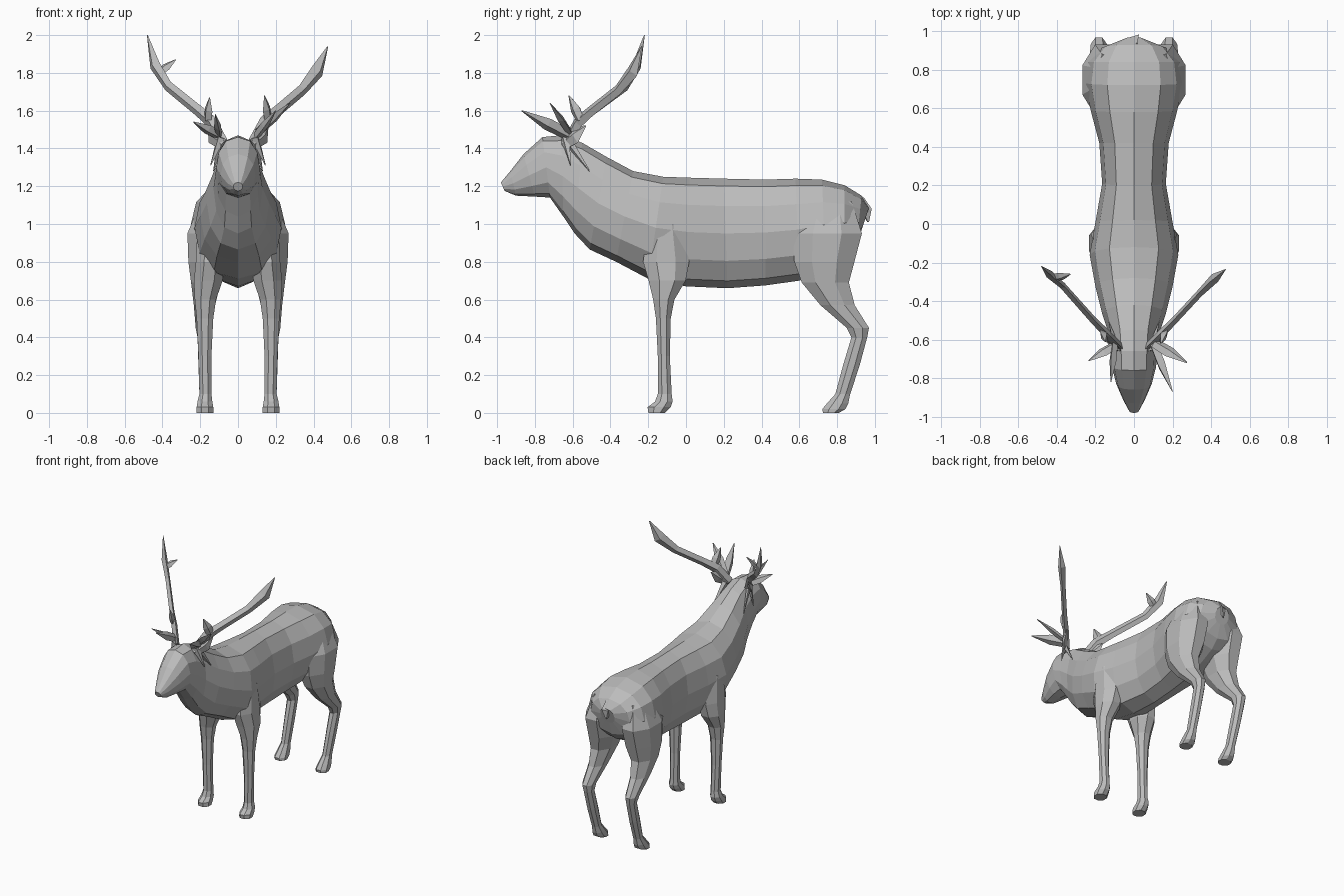
import bpy, bmesh, math
from mathutils import Vector

grey = bpy.data.materials.new("plain grey")
grey.diffuse_color = (0.5, 0.5, 0.5, 1)


def loft(name, rings):
    """Skin a list of equal-sized point rings and cap both ends."""
    bm = bmesh.new()
    rows = [[bm.verts.new(p) for p in ring] for ring in rings]
    n = len(rows[0])
    for a, b in zip(rows, rows[1:]):
        for i in range(n):
            j = (i + 1) % n
            bm.faces.new((a[i], a[j], b[j], b[i]))
    bm.faces.new(rows[0])
    bm.faces.new(rows[-1])
    bmesh.ops.recalc_face_normals(bm, faces=bm.faces)
    mesh = bpy.data.meshes.new(name)
    bm.to_mesh(mesh)
    bm.free()
    mesh.materials.append(grey)
    obj = bpy.data.objects.new(name, mesh)
    bpy.context.collection.objects.link(obj)
    return obj


def body_ring(ty, tz, by, bz, w, n=12):
    """Cross-section hung between a top point and a bottom point."""
    ring = []
    for i in range(n):
        a = math.tau * i / n
        s, t = math.sin(a), (1 - math.cos(a)) / 2
        x = math.copysign(w * abs(s) ** 0.85, s)
        ring.append((x, ty + (by - ty) * t, tz + (bz - tz) * t))
    return ring


def leg_ring(side, z, y0, y1, x0, x1, n=8):
    """Horizontal oval between front/back and inner/outer limits."""
    ring = []
    for i in range(n):
        a = math.tau * (i + 0.5) / n
        x = (x0 + x1) / 2 + (x1 - x0) / 2 * math.cos(a) * 1.06
        y = (y0 + y1) / 2 + (y1 - y0) / 2 * math.sin(a) * 1.06
        ring.append((side * x, y, z))
    return ring


def horn(name, side, path, radii, flat=0.6):
    """Four-sided tapering tube along a path."""
    pts = [Vector((side * x, y, z)) for x, y, z in path]
    rings = []
    for i, (p, r) in enumerate(zip(pts, radii)):
        d = (pts[min(i + 1, len(pts) - 1)] - pts[max(i - 1, 0)]).normalized()
        u = d.cross(Vector((side, -1, 0.2))).normalized()
        v = d.cross(u)
        rings.append([p + u * r, p + v * r * flat, p - u * r, p - v * r * flat])
    return loft(name, rings)


# Head, neck and trunk: top y, top z, bottom y, bottom z, half width
loft("body", [body_ring(*s) for s in [
    (-0.98, 1.22, -0.96, 1.175, 0.025),
    (-0.93, 1.28, -0.90, 1.15, 0.055),
    (-0.86, 1.37, -0.80, 1.145, 0.092),
    (-0.76, 1.46, -0.72, 1.14, 0.115),
    (-0.66, 1.47, -0.65, 1.04, 0.12),
    (-0.55, 1.43, -0.59, 0.95, 0.13),
    (-0.42, 1.355, -0.51, 0.865, 0.165),
    (-0.28, 1.28, -0.37, 0.80, 0.20),
    (-0.12, 1.25, -0.20, 0.71, 0.23),
    (0.02, 1.245, 0.00, 0.67, 0.20),
    (0.20, 1.24, 0.22, 0.66, 0.165),
    (0.42, 1.235, 0.42, 0.675, 0.18),
    (0.58, 1.24, 0.60, 0.70, 0.225),
    (0.72, 1.235, 0.74, 0.76, 0.25),
    (0.84, 1.205, 0.84, 0.81, 0.235),
    (0.93, 1.15, 0.90, 0.87, 0.165),
    (0.97, 1.09, 0.93, 0.97, 0.06)]])

# Leg rings from the top down: z, front y, back y, inner x, outer x
FRONT_LEG = [
    (1.00, -0.20, -0.02, 0.08, 0.215),
    (0.80, -0.23, 0.02, 0.07, 0.225),
    (0.70, -0.20, 0.00, 0.08, 0.235),
    (0.60, -0.175, -0.06, 0.115, 0.23),
    (0.50, -0.16, -0.08, 0.13, 0.22),
    (0.30, -0.15, -0.085, 0.14, 0.21),
    (0.10, -0.15, -0.075, 0.14, 0.205),
    (0.06, -0.165, -0.07, 0.135, 0.215),
    (0.03, -0.205, -0.08, 0.13, 0.22),
    (0.00, -0.20, -0.11, 0.13, 0.22)]
HIND_LEG = [
    (1.12, 0.64, 0.88, 0.08, 0.20),
    (0.95, 0.56, 0.935, 0.04, 0.27),
    (0.80, 0.57, 0.895, 0.05, 0.265),
    (0.69, 0.61, 0.865, 0.09, 0.25),
    (0.57, 0.71, 0.895, 0.12, 0.235),
    (0.45, 0.85, 0.97, 0.14, 0.225),
    (0.40, 0.875, 0.96, 0.145, 0.215),
    (0.25, 0.83, 0.92, 0.145, 0.21),
    (0.10, 0.79, 0.87, 0.145, 0.205),
    (0.05, 0.745, 0.86, 0.135, 0.215),
    (0.02, 0.72, 0.845, 0.13, 0.22),
    (0.00, 0.725, 0.81, 0.13, 0.22)]
for side, word in ((1, "right"), (-1, "left")):
    loft(word + "_front_leg", [leg_ring(side, *r) for r in FRONT_LEG])
    loft(word + "_hind_leg", [leg_ring(side, *r) for r in HIND_LEG])
    # Ear and hanging tufts below it
    horn(word + "_ear", side, [(0.08, -0.65, 1.42), (0.13, -0.59, 1.47), (0.16, -0.53, 1.52)],
         [0.03, 0.05, 0.003], 0.4)
    for i, tip in enumerate([(0.145, -0.61, 1.31), (0.13, -0.51, 1.28)]):
        horn(f"{word}_tuft_{i}", side, [(0.09, -0.64, 1.46), tip], [0.03, 0.003])

# Main antler beams; the two sides differ at the tip
BASE = [(0.08, -0.63, 1.43), (0.14, -0.57, 1.54), (0.21, -0.50, 1.60)]
horn("right_antler", 1, BASE + [(0.34, -0.36, 1.71), (0.42, -0.28, 1.81), (0.475, -0.235, 1.94)],
     [0.035, 0.035, 0.03, 0.03, 0.042, 0.003])
horn("left_antler", -1, BASE + [(0.37, -0.32, 1.73), (0.44, -0.26, 1.84), (0.48, -0.22, 2.0)],
     [0.035, 0.035, 0.03, 0.028, 0.035, 0.003])

# Antler tines: side, root, tip, root radius
TINES = [
    (1, (0.10, -0.62, 1.47), (0.20, -0.87, 1.60), 0.04),
    (1, (0.11, -0.62, 1.49), (0.275, -0.72, 1.64), 0.035),
    (1, (0.16, -0.56, 1.55), (0.14, -0.62, 1.68), 0.035),
    (-1, (0.10, -0.62, 1.47), (0.12, -0.82, 1.58), 0.035),
    (-1, (0.10, -0.63, 1.47), (0.235, -0.71, 1.54), 0.035),
    (-1, (0.16, -0.56, 1.55), (0.15, -0.61, 1.67), 0.035),
    (-1, (0.42, -0.28, 1.80), (0.33, -0.26, 1.87), 0.03)]
for i, (side, root, tip, r) in enumerate(TINES):
    mid = [a + (b - a) * 0.45 for a, b in zip(root, tip)]
    horn(f"antler_tine_{i}", side, [root, mid, tip], [r * 0.8, r * 0.9, 0.003])

# Short tail
horn("tail", 1, [(0, 0.92, 1.13), (0, 0.955, 1.07), (0, 0.965, 1.01)], [0.03, 0.04, 0.006])
